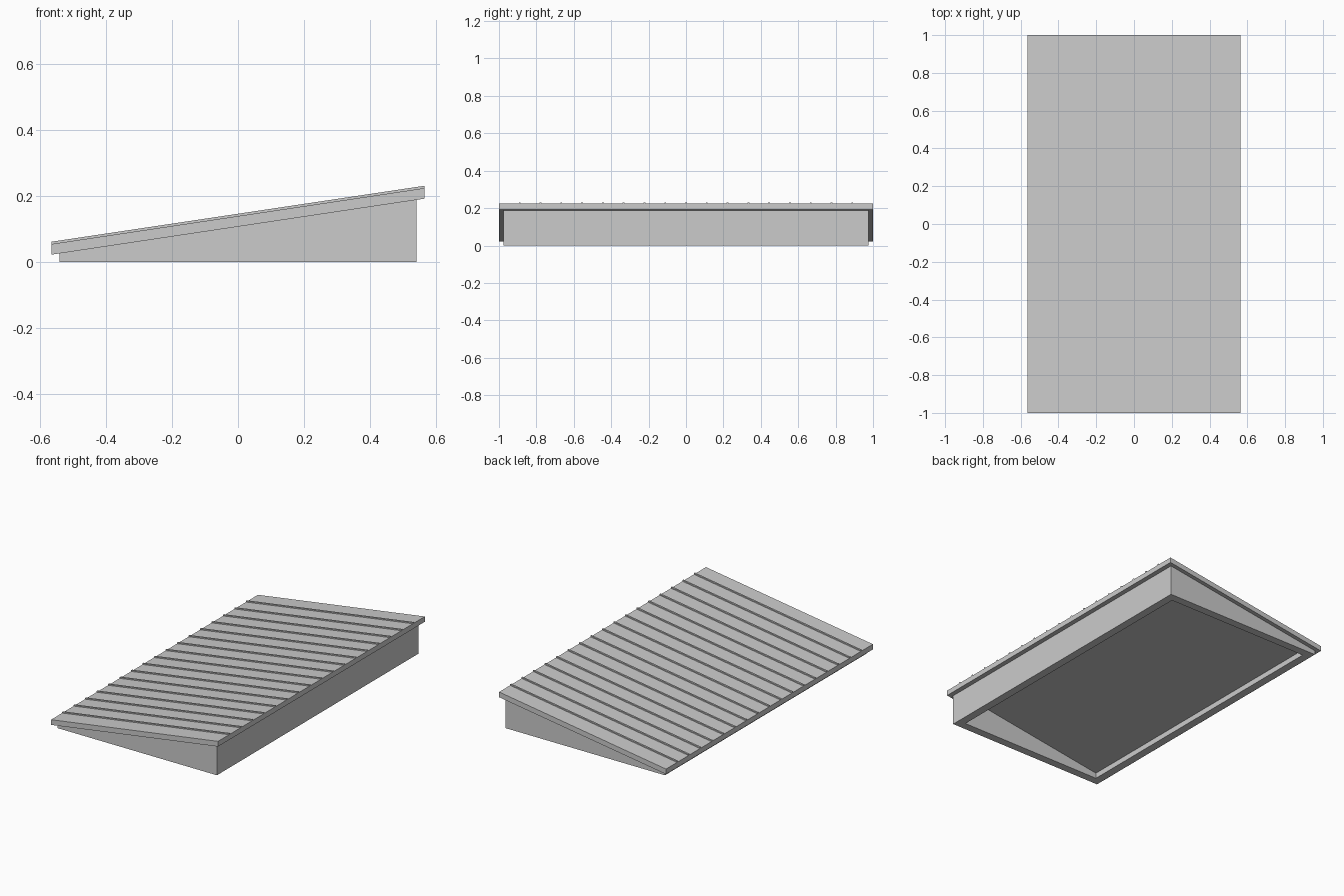
import bpy

cube = bpy.data.objects.get("Cube")
if cube:
    bpy.data.objects.remove(cube, do_unlink=True)

grey = bpy.data.materials.new("plain grey")
grey.use_nodes = True
colour = (0.6, 0.6, 0.6, 1)
grey.diffuse_color = colour
grey.node_tree.nodes["Principled BSDF"].inputs["Base Color"].default_value = colour

HALF_X, HALF_Y = 0.565, 1.0      # roof extents
WALL_X, WALL_Y = 0.54, 0.975     # outer wall faces
WALL = 0.05                      # wall thickness
SLOPE = 0.15


def roof_underside(x):
    return 0.107 + SLOPE * x


def prism(name, x0, x1, y0, y1, low, high):
    """Box whose bottom and top heights are functions of x."""
    corners = [(x0, y0), (x1, y0), (x1, y1), (x0, y1)]
    verts = [(x, y, low(x)) for x, y in corners] + [(x, y, high(x)) for x, y in corners]
    faces = [(3, 2, 1, 0), (4, 5, 6, 7)]
    faces += [(i, (i + 1) % 4, (i + 1) % 4 + 4, i + 4) for i in range(4)]
    mesh = bpy.data.meshes.new(name)
    mesh.from_pydata(verts, [], faces)
    mesh.materials.append(grey)
    obj = bpy.data.objects.new(name, mesh)
    bpy.context.collection.objects.link(obj)
    return obj


def ground(x):
    return 0.0


def roof_top(x):
    return roof_underside(x) + 0.032


def seam_top(x):
    return roof_top(x) + 0.007


# Hollow base: four walls under the sloping roof
inner_x = WALL_X - WALL
prism("tall_wall", inner_x, WALL_X, -WALL_Y, WALL_Y, ground, roof_underside)
prism("low_wall", -WALL_X, -inner_x, -WALL_Y, WALL_Y, ground, roof_underside)
prism("front_wall", -inner_x, inner_x, -WALL_Y, WALL - WALL_Y, ground, roof_underside)
prism("back_wall", -inner_x, inner_x, WALL_Y - WALL, WALL_Y, ground, roof_underside)

# Roof slab
prism("roof", -HALF_X, HALF_X, -HALF_Y, HALF_Y, roof_underside, roof_top)

# Raised seams running down the slope
PANELS = 18
for i in range(1, PANELS):
    y = -HALF_Y + 2 * HALF_Y * i / PANELS
    prism(f"roof_seam_{i}", -HALF_X, HALF_X, y - 0.005, y + 0.005, roof_top, seam_top)
